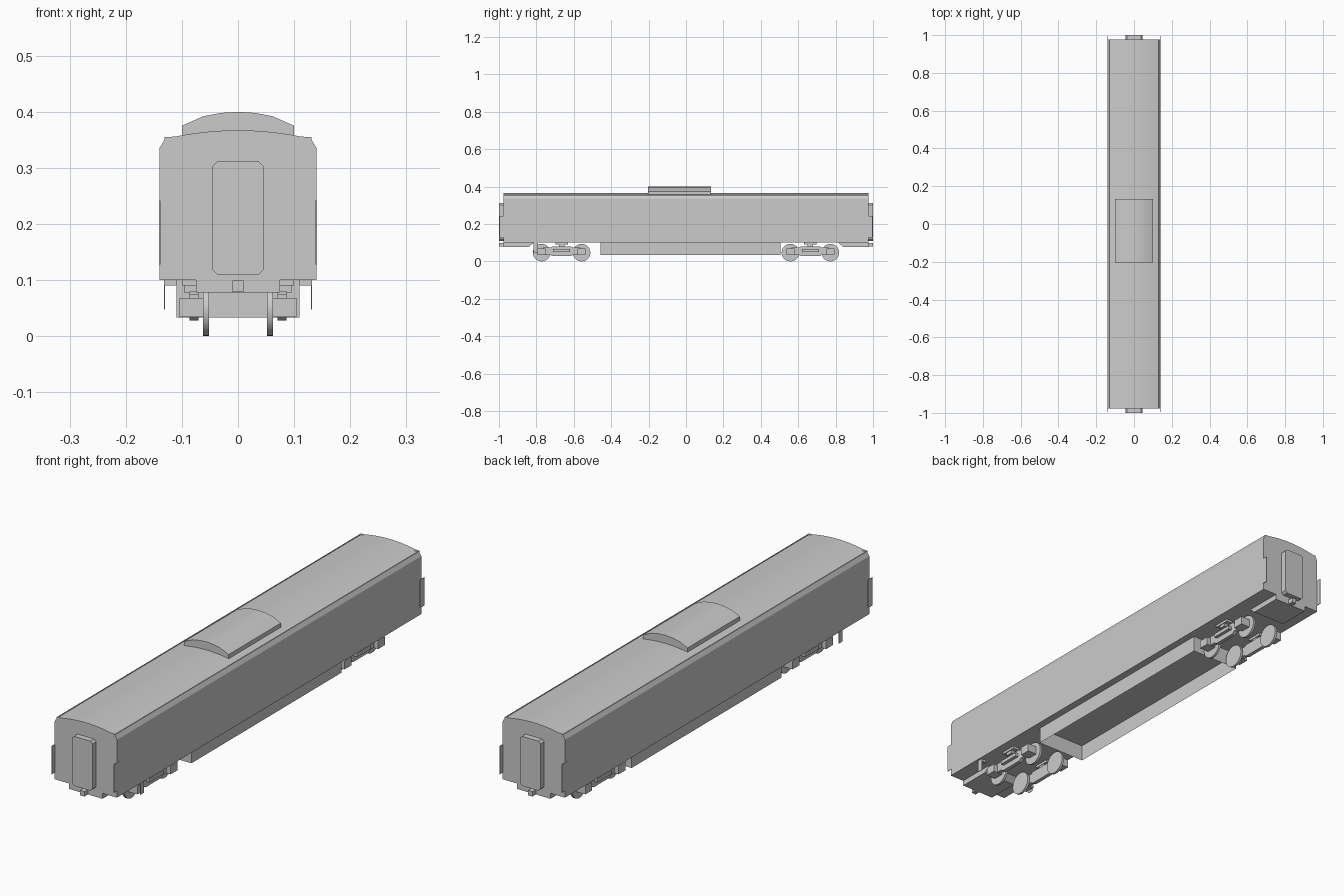
import bpy, bmesh, math

if "Cube" in bpy.data.objects:
    bpy.data.objects.remove(bpy.data.objects["Cube"])


def finish(name, bm, smooth=False):
    bmesh.ops.recalc_face_normals(bm, faces=bm.faces[:])
    me = bpy.data.meshes.new(name)
    bm.to_mesh(me)
    bm.free()
    ob = bpy.data.objects.new(name, me)
    bpy.context.collection.objects.link(ob)
    if smooth:
        bpy.ops.object.select_all(action='DESELECT')
        ob.select_set(True)
        bpy.context.view_layer.objects.active = ob
        bpy.ops.object.shade_smooth_by_angle(angle=math.radians(25))
    return ob


def prism(name, pts, axis, a, b, smooth=False):
    """Extrude a closed profile: (x, z) along y, or (y, z) along x."""
    bm = bmesh.new()
    place = (lambda p, t: (p[0], t, p[1])) if axis == 'y' else (lambda p, t: (t, p[0], p[1]))
    lo = [bm.verts.new(place(p, a)) for p in pts]
    hi = [bm.verts.new(place(p, b)) for p in pts]
    bm.faces.new(lo)
    bm.faces.new(hi)
    n = len(pts)
    for i in range(n):
        j = (i + 1) % n
        bm.faces.new((lo[i], lo[j], hi[j], hi[i]))
    return finish(name, bm, smooth)


def box(name, x0, x1, y0, y1, z0, z1):
    return prism(name, [(x0, z0), (x1, z0), (x1, z1), (x0, z1)], 'y', y0, y1)


def mirrored(half):
    """Complete a right-hand half profile with its left-hand mirror."""
    return half + [(-x, z) for x, z in reversed(half) if x > 1e-6]


# Car body with a shallow arched roof
roof = [(0.13 * (1 - i / 8), 0.367 - 0.015 * (1 - i / 8) ** 2) for i in range(9)]
prism("car_body", mirrored([(0.14, 0.10), (0.14, 0.335)] + roof), 'y', -0.976, 0.976, True)

# Raised roof housing
prism("roof_housing", mirrored([(0.10, 0.355), (0.10, 0.375), (0.062, 0.392),
                                (0.03, 0.398), (0, 0.40)]), 'y', -0.203, 0.133, True)

# Open-bottomed equipment skirt
skirt = box("underfloor_skirt", -0.11, 0.11, -0.456, 0.506, 0.033, 0.10)
bm = bmesh.new()
bm.from_mesh(skirt.data)
bmesh.ops.delete(bm, geom=[f for f in bm.faces if f.normal.z < -0.9], context='FACES_ONLY')
bm.to_mesh(skirt.data)
bm.free()

# Gutters, their end caps and the hanging steps on each side
for s, side in ((-1, "left"), (1, "right")):
    box(f"gutter_{side}", s * 0.128, s * 0.131, -0.976, 0.976, 0.348, 0.355)
    for e, end in ((-1, "front"), (1, "back")):
        prism(f"gutter_cap_{side}_{end}", [(s * 0.13, 0.351), (s * 0.13, 0.355), (s * 0.105, 0.356)],
              'y', e * 0.976, e * 0.966)
        # Thin side fins beyond the body ends
        box(f"side_fin_{side}_{end}", s * 0.1385, s * 0.141, e * 0.965, e * 0.996, 0.128, 0.242)
    box(f"step_plate_{side}", s * 0.13, s * 0.132, -0.815, -0.792, 0.048, 0.10)
    box(f"step_bracket_{side}", s * 0.11, s * 0.131, -0.815, -0.792, 0.09, 0.10)

# Gangways, platforms and couplers at both ends
for e, end in ((-1, "front"), (1, "back")):
    door = mirrored([(0.037, 0.110), (0.046, 0.119), (0.046, 0.302), (0.037, 0.311)])
    prism(f"gangway_{end}", door, 'y', e * 0.97, e * 1.0)
    prism(f"end_platform_{end}", [(e * 0.976, 0.10), (e * 0.976, 0.078), (e * 0.84, 0.078), (e * 0.815, 0.10)],
          'x', -0.075, 0.075)
    box(f"coupler_{end}", -0.01, 0.01, e * 0.96, e * 1.0, 0.079, 0.099)

# Bogies: wheels, waisted side frames, axle boxes and bolsters
R = 0.047
for e, end in ((-1, "front"), (1, "back")):
    cy = e * 0.665
    for s, side in ((-1, "left"), (1, "right")):
        tag = f"{end}_{side}"
        half = [(0.10, 0.036), (0.062, 0.036), (0.05, 0.028), (0.0, 0.028)]
        lower = half + [(-y, z) for y, z in reversed(half[:-1])]
        upper = [(-0.10, 0.074), (-0.06, 0.074), (-0.05, 0.08), (0.05, 0.08), (0.06, 0.074), (0.10, 0.074)]
        prism(f"bogie_frame_{tag}", [(cy + y, z) for y, z in lower + upper], 'x', s * 0.070, s * 0.086)
        box(f"bolster_{tag}", s * 0.072, s * 0.10, cy - 0.033, cy + 0.033, 0.09, 0.10)
        box(f"bolster_stem_{tag}", s * 0.074, s * 0.096, cy - 0.015, cy + 0.015, 0.078, 0.091)
        box(f"spring_plank_{tag}", s * 0.08, s * 0.10, cy - 0.045, cy + 0.045, 0.05, 0.065)
        for w in (-1, 1):
            wy = cy + w * 0.107
            disc = [(wy + R * math.cos(math.tau * i / 24), R + R * math.sin(math.tau * i / 24)) for i in range(24)]
            prism(f"wheel_{tag}", disc, 'x', s * 0.052, s * 0.062, True)
            box(f"axle_box_{tag}", s * 0.06, s * 0.104, wy - 0.022, wy + 0.022, 0.034, 0.068)
